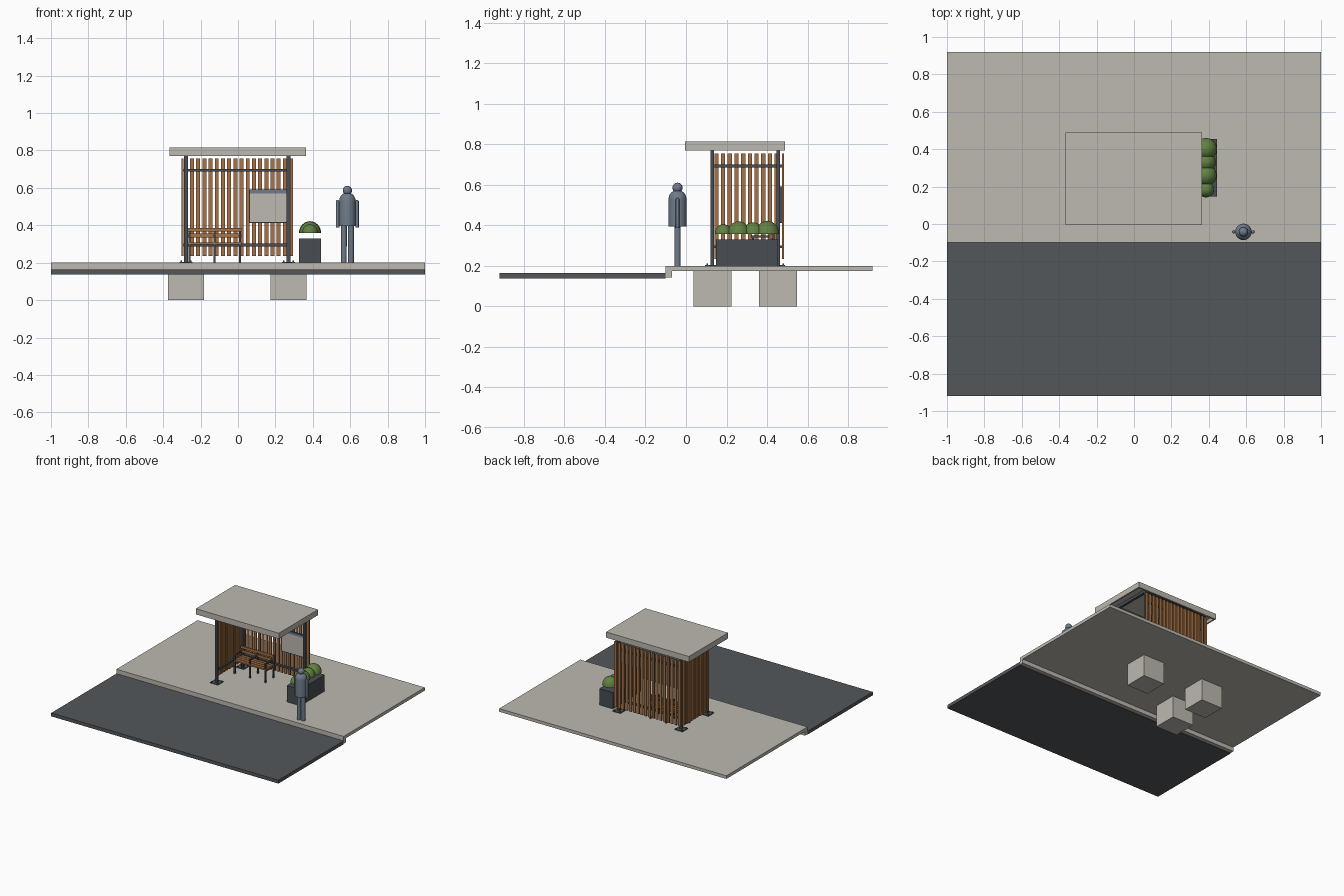
import bpy, bmesh, math
from mathutils import Matrix, Vector

cube = bpy.data.objects.get("Cube")
if cube:
    bpy.data.objects.remove(cube, do_unlink=True)


def material(name, rgb):
    m = bpy.data.materials.new(name)
    m.use_nodes = True
    m.diffuse_color = (*rgb, 1)
    node = next(n for n in m.node_tree.nodes if n.type == 'BSDF_PRINCIPLED')
    node.inputs["Base Color"].default_value = (*rgb, 1)
    return m


concrete = material("concrete", (0.51, 0.485, 0.44))
asphalt = material("asphalt", (0.088, 0.097, 0.105))
steel = material("dark_steel", (0.066, 0.074, 0.084))
wood = material("timber", (0.39, 0.17, 0.06))
leaf = material("foliage", (0.12, 0.22, 0.055))
slate = material("slate_blue", (0.16, 0.20, 0.26))


def finish(name, bm, mat, smooth=False):
    bmesh.ops.recalc_face_normals(bm, faces=bm.faces)
    me = bpy.data.meshes.new(name)
    bm.to_mesh(me)
    bm.free()
    me.materials.append(mat)
    ob = bpy.data.objects.new(name, me)
    bpy.context.collection.objects.link(ob)
    if smooth:
        bpy.ops.object.select_all(action='DESELECT')
        ob.select_set(True)
        bpy.context.view_layer.objects.active = ob
        bpy.ops.object.shade_smooth_by_angle(angle=math.radians(40))
    return ob


def boxes(name, mat, spans):
    """Joined boxes, each given as x, y and z ranges."""
    bm = bmesh.new()
    for span in spans:
        mid = Vector([(a + b) / 2 for a, b in span])
        size = Matrix.Diagonal([b - a for a, b in span] + [1])
        bmesh.ops.create_cube(bm, size=1, matrix=Matrix.Translation(mid) @ size)
    return finish(name, bm, mat)


def around(c, width):
    return (c - width / 2, c + width / 2)


def lathe(name, mat, profile, x, y, steps=24):
    """Spin a radius/height profile about a vertical axis."""
    bm = bmesh.new()
    verts = [bm.verts.new((x + r, y, z)) for r, z in profile]
    edges = [bm.edges.new(p) for p in zip(verts, verts[1:])]
    bmesh.ops.spin(bm, geom=verts + edges, cent=(x, y, 0), axis=(0, 0, 1),
                   angle=math.tau, steps=steps)
    bmesh.ops.remove_doubles(bm, verts=bm.verts, dist=1e-5)
    return finish(name, bm, mat, True)


def arc(rx, rz, z, start, n=8):
    """Elliptic profile from a start angle up to the top pole."""
    angles = [start + (math.pi / 2 - start) * i / n for i in range(n + 1)]
    return [(max(rx * math.cos(a), 0), z + rz * math.sin(a)) for a in angles]


# Ground
G = 0.2
ALL = (-1, 1)
boxes("road", asphalt, [(ALL, (-0.92, -0.1), (0.138, 0.165))])
boxes("kerb", concrete, [(ALL, (-0.1, -0.068), (0.142, G))])
boxes("pavement", concrete, [(ALL, (-0.068, 0.92), (0.175, G))])

# Posts stand at three corners, leaving the front right open
LEFT, RIGHT, FRONT, BACK = -0.278, 0.27, 0.13, 0.455
corners = [(LEFT, FRONT), (LEFT, BACK), (RIGHT, BACK)]
boxes("footings", concrete,
      [(around(x, 0.19), around(y, 0.187), (0, 0.175)) for x, y in corners])
boxes("posts", steel,
      [(around(x, 0.019), around(y, 0.018), (G, 0.78)) for x, y in corners])
boxes("base_plates", steel,
      [(around(x, 0.07), around(y, 0.07), (G, 0.205)) for x, y in corners])
boxes("anchor_bolts", steel,
      [(around(x + i * 0.026, 0.008), around(y + j * 0.026, 0.008), (G, 0.211))
       for x, y in corners for i in (-1, 1) for j in (-1, 1)])

# Roof: a slab with a hanging rim
X0, X1, Y0, Y1, T = -0.367, 0.363, -0.006, 0.488, 0.012
LOW, TOP = 0.77, 0.815
boxes("roof_slab", concrete, [((X0, X1), (Y0, Y1), (0.795, TOP))])
boxes("roof_rim", concrete, [
    ((X0, X1), (Y0, Y0 + T), (LOW, 0.795)),
    ((X0, X1), (Y1 - T, Y1), (LOW, 0.795)),
    ((X0, X0 + T), (Y0 + T, Y1 - T), (LOW, 0.795)),
    ((X1 - T, X1), (Y0 + T, Y1 - T), (LOW, 0.795))])
boxes("roof_beams", steel,
      [(around(x, 0.02), (Y0 + T, Y1 - T), (0.772, 0.795)) for x in (LEFT, RIGHT)]
      + [((LEFT, RIGHT), around(y, 0.02), (0.772, 0.795)) for y in (FRONT, BACK)])

# Wall rails and timber slats
rails = []
for z in (0.295, 0.694):
    rails.append(((LEFT, RIGHT), (BACK, 0.473), around(z, 0.014)))
    rails.append(((-0.291, LEFT), (FRONT, BACK), around(z, 0.014)))
boxes("wall_rails", steel, rails)
H = (0.235, 0.756)
boxes("back_slats", wood,
      [(around(-0.279 + i * 0.0331, 0.021), (0.473, 0.483), H) for i in range(18)])
boxes("side_slats", wood,
      [((-0.302, -0.291), around(0.15 + i * 0.0331, 0.021), H) for i in range(10)])

# Notice board
boxes("notice_frame", steel, [((0.058, 0.268), (0.463, 0.473), (0.413, 0.592))])
boxes("notice_sheet", concrete, [((0.064, 0.262), (0.459, 0.463), (0.419, 0.57))])
boxes("notice_header", slate, [((0.064, 0.262), (0.459, 0.463), (0.57, 0.588))])

# Bench
frames = []
for x in (-0.26, -0.125, 0.01):
    w = around(x, 0.011)
    frames += [(w, (0.325, 0.336), (G, 0.345)), (w, (0.425, 0.436), (G, 0.385)),
               (w, (0.325, 0.436), (0.286, 0.298)), (w, (0.322, 0.43), (0.341, 0.35))]
boxes("bench_frames", steel, frames)
SEAT = (-0.268, 0.018)
boxes("bench_seat", wood,
      [(SEAT, around(0.336 + i * 0.028, 0.022), (0.298, 0.309)) for i in range(4)])
boxes("bench_back", wood,
      [(SEAT, (0.415, 0.425), around(z, 0.02)) for z in (0.345, 0.376)])

# Planter with domed shrubs
boxes("planter", steel, [((0.326, 0.445), (0.148, 0.455), (G, 0.33))])
for i, (y, r) in enumerate([(0.185, 0.043), (0.26, 0.057), (0.332, 0.052), (0.401, 0.059)]):
    dome = [(0, 0.358)] + arc(r, r + 0.005, 0.358, 0)
    lathe("shrub_%d" % (i + 1), leaf, dome, 0.385, y)

# Standing figure
PX, PY = 0.585, -0.042
lathe("torso", slate, [(0, 0.395), (0.044, 0.395)] + arc(0.044, 0.045, 0.53, 0), PX, PY)
lathe("head", slate, arc(0.025, 0.025, 0.586, -math.pi / 2, 12), PX, PY)
for side, s in (("left", 1), ("right", -1)):
    lathe(side + "_leg", slate, [(0, G), (0.015, G), (0.016, 0.4), (0, 0.4)],
          PX + s * 0.019, PY, 16)
    lathe(side + "_arm", slate, [(0, 0.387), (0.009, 0.387)] + arc(0.009, 0.009, 0.527, 0, 4),
          PX + s * 0.052, PY, 12)
